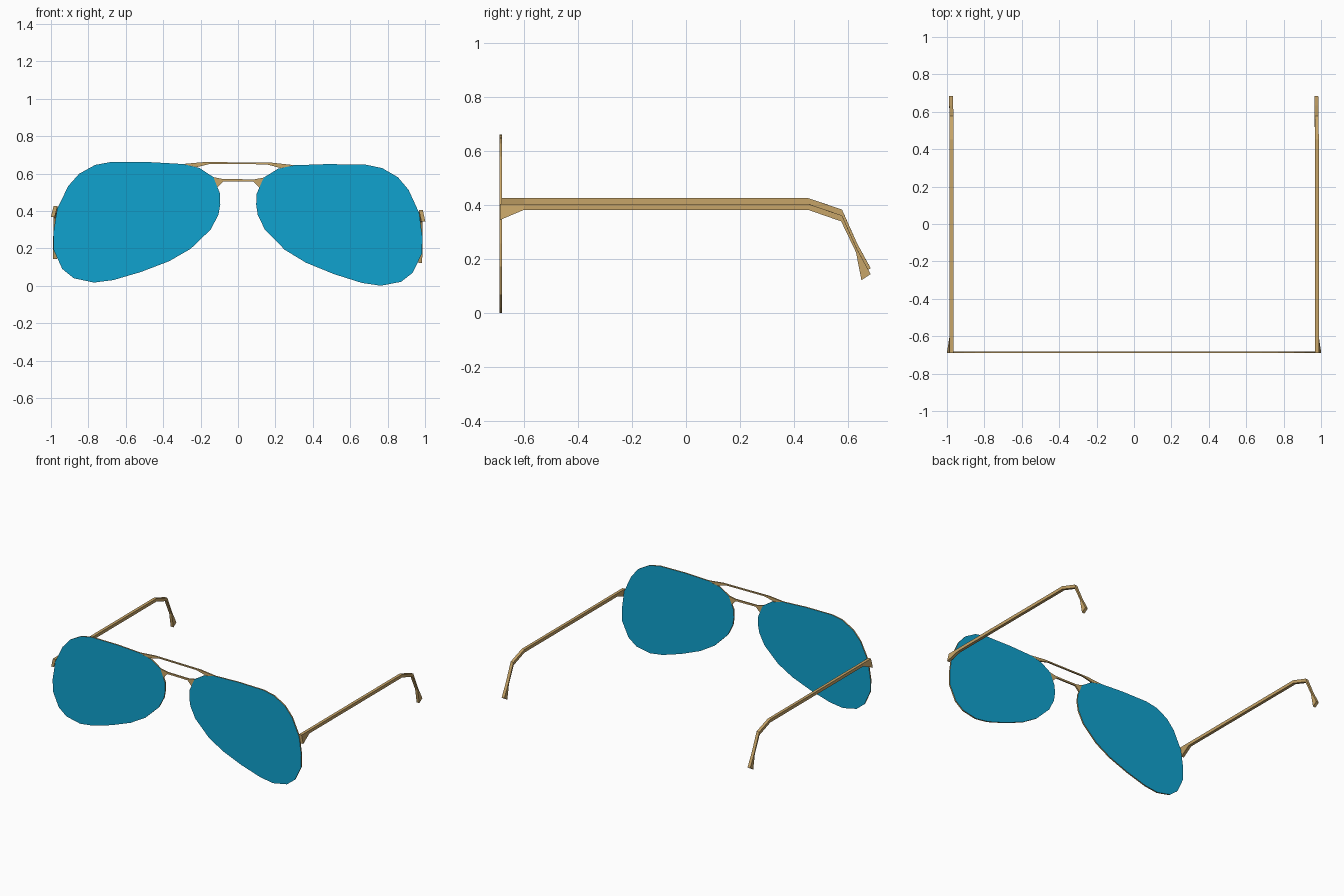
import bpy, bmesh
from math import radians
from mathutils import Matrix, Vector

if "Cube" in bpy.data.objects:
    bpy.data.objects.remove(bpy.data.objects["Cube"])

# The whole model leans slightly to its right about the y axis
PIVOT = Vector((0, 0, 0.33))
TILT = (Matrix.Translation(PIVOT) @ Matrix.Rotation(radians(0.63), 4, 'Y')
        @ Matrix.Translation(-PIVOT))
FRONT, BACK = -0.691, -0.681


def material(name, color):
    m = bpy.data.materials.new(name)
    m.diffuse_color = color
    m.use_nodes = True
    m.node_tree.nodes["Principled BSDF"].inputs["Base Color"].default_value = m.diffuse_color
    return m


GOLD = material("gold_metal", (0.58, 0.38, 0.14, 1))
BLUE = material("blue_glass", (0.005, 0.36, 0.62, 1))


def finish(name, bm, mats):
    bmesh.ops.recalc_face_normals(bm, faces=bm.faces)
    bm.transform(TILT)
    mesh = bpy.data.meshes.new(name)
    bm.to_mesh(mesh)
    bm.free()
    for m in mats:
        mesh.materials.append(m)
    ob = bpy.data.objects.new(name, mesh)
    bpy.context.collection.objects.link(ob)
    return ob


def loft(name, rings, mats, cap_mat=0):
    """Skin closed rings of points and cap both ends."""
    bm = bmesh.new()
    vs = [[bm.verts.new(p) for p in r] for r in rings]
    n = len(vs[0])
    for a, b in zip(vs, vs[1:]):
        for i in range(n):
            j = (i + 1) % n
            bm.faces.new((a[i], a[j], b[j], b[i]))
    for cap in (vs[0], vs[-1]):
        bm.faces.new(cap).material_index = cap_mat
    return finish(name, bm, mats)


def plate(name, outline, mats, cap_mat=0):
    """Thin upright plate from an (x, z) outline."""
    return loft(name, [[(x, y, z) for x, z in outline] for y in (FRONT, BACK)],
                mats, cap_mat)


def both_sides(half):
    """Complete a half outline by mirroring it over x = 0."""
    return half + [(-x, z) for x, z in reversed(half)]


# Teardrop lens outline
LENS = [(.987, .27), (.968, .40), (.91, .523), (.852, .59), (.767, .638),
        (.68, .655), (.475, .656), (.30, .648), (.21, .628), (.135, .58),
        (.098, .493), (.096, .435), (.105, .38), (.145, .30), (.252, .195),
        (.365, .128), (.517, .068), (.665, .023), (.767, .009), (.875, .031),
        (.937, .08), (.985, .183)]

# Temple stations: y and z of the top edge, then of the bottom edge
TEMPLE = [(-.690, .416, -.690, .356), (-.60, .416, -.60, .394),
          (.452, .416, .452, .394), (.578, .373, .575, .351),
          (.634, .248, .630, .236), (.684, .156, .650, .133)]

for side, s in (("left", -1), ("right", 1)):
    # Lens: blue faces with a thin gold rim around the edge
    plate(side + "_lens", [(s * x, z) for x, z in LENS], [GOLD, BLUE], 1)

    # Temple arm: square bar, flaring down and out at the hinge, hooked at the ear
    rings = []
    for i, (yt, zt, yb, zb) in enumerate(TEMPLE):
        out = 0.014 if i == 0 else 0.0
        rings.append([(s * .966, yt, zt), (s * .987, yt, zt),
                      (s * (.987 + out), yb, zb), (s * (.966 + out), yb, zb)])
    loft(side + "_temple", rings, [GOLD])

# Brow bar and nose bridge, widening where they meet the lenses
brow_top, brow_low = [(.30, .648), (.18, .660)], [(.15, .651), (.225, .632)]
nose_top, nose_low = [(.135, .58), (.085, .570)], [(.08, .558), (.112, .525)]
for name, top, low in (("brow_bar", brow_top, brow_low),
                       ("nose_bridge", nose_top, nose_low)):
    plate(name, both_sides(top) + [(-x, z) for x, z in reversed(low)] + low, [GOLD])
